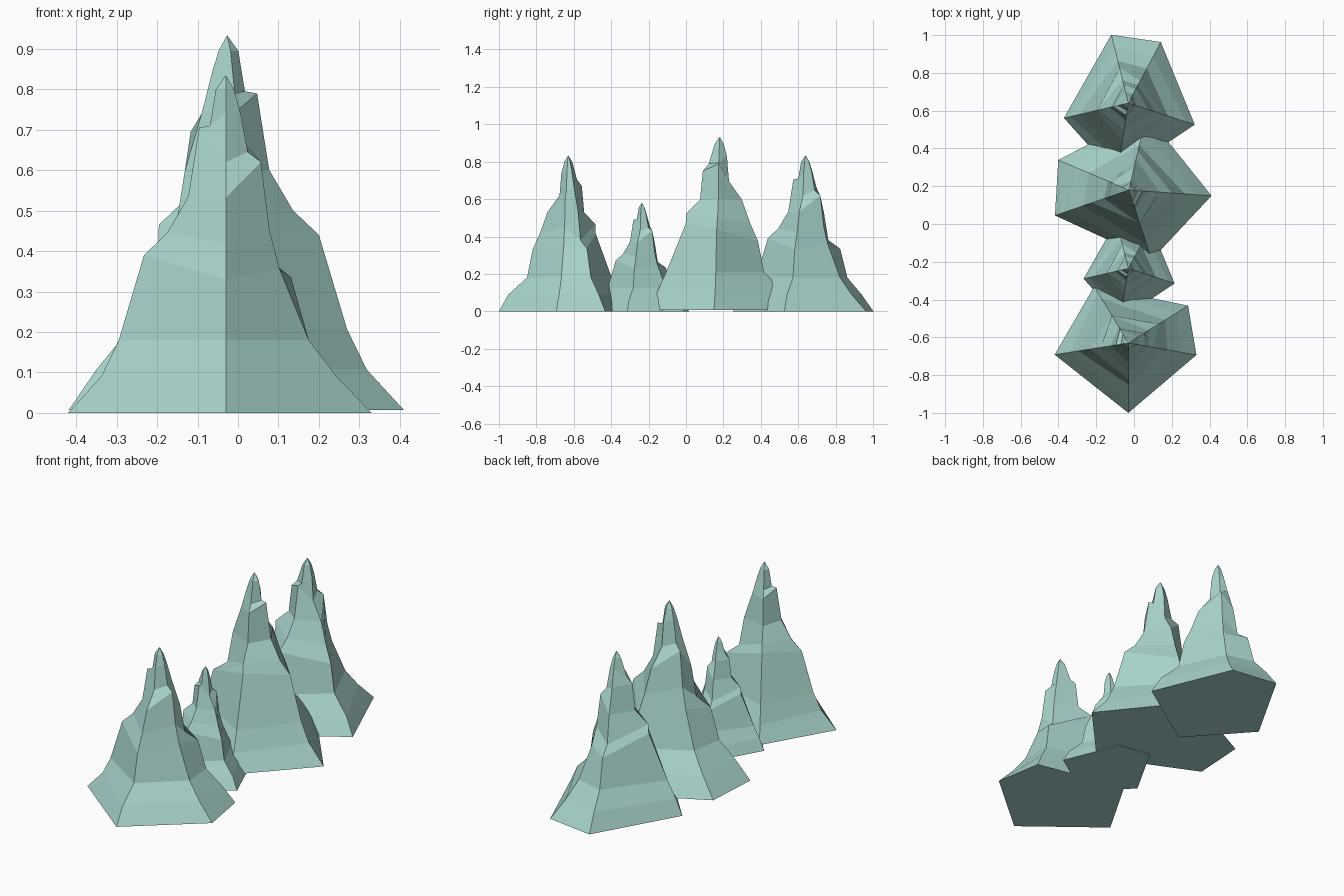
import bpy, bmesh
from math import radians, sin, cos

if "Cube" in bpy.data.objects:
    bpy.data.objects.remove(bpy.data.objects["Cube"])

# Rock material
rock = bpy.data.materials.new("pale_green_rock")
rock.diffuse_color = (0.40, 0.66, 0.61, 1)
rock.use_nodes = True
rock.node_tree.nodes["Principled BSDF"].inputs["Base Color"].default_value = rock.diffuse_color

# Five ridges of one peak: angle, then (radius, height) from foot to tip
TIP = 0.835
RIDGES = [
    (189, [(.395, 0), (.312, .09), (.268, .18), (.205, .39), (.147, .445), (.094, .535), (.067, .705), (.04, .71), (.025, .80)]),
    (270, [(.37, 0), (.32, .09), (.22, .18), (.19, .33), (.15, .42), (.11, .532), (.046, .62), (.036, .74), (.02, .80)]),
    (350, [(.366, 0), (.278, .09), (.208, .18), (.135, .355), (.11, .45), (.088, .62), (.055, .645), (.035, .75), (.02, .80)]),
    (32, [(.373, 0), (.308, .09), (.23, .18), (.19, .335), (.125, .38), (.10, .53), (.06, .66), (.036, .75), (.02, .80)]),
    (121, [(.35, 0), (.315, .09), (.272, .18), (.172, .415), (.17, .465), (.10, .53), (.085, .67), (.055, .705), (.025, .80)]),
]


def peak_mesh():
    bm = bmesh.new()
    cols = [[bm.verts.new((r * cos(radians(a)), r * sin(radians(a)), z)) for r, z in prof]
            for a, prof in RIDGES]
    tip = bm.verts.new((0, 0, TIP))
    n = len(cols)
    for i in range(n):
        a, b = cols[i], cols[(i + 1) % n]
        for k in range(len(a) - 1):
            bm.faces.new((a[k], b[k], b[k + 1], a[k + 1]))
        bm.faces.new((a[-1], b[-1], tip))
    bm.faces.new([c[0] for c in reversed(cols)])
    bmesh.ops.recalc_face_normals(bm, faces=bm.faces)
    me = bpy.data.meshes.new("rock_peak")
    bm.to_mesh(me)
    bm.free()
    me.materials.append(rock)
    return me


# The same peak, turned and scaled four times along the row
mesh = peak_mesh()
for name, loc, size, turn in [
    ("front_peak", (-.03, -.63, 0), 1.0, 0),
    ("small_peak", (-.03, -.235, 0), .695, 72),
    ("tall_peak", (-.027, .18, .007), 1.11, 167),
    ("back_peak", (-.03, .64, 0), 1.0, 72),
]:
    ob = bpy.data.objects.new(name, mesh)
    ob.location = loc
    ob.scale = (size,) * 3
    ob.rotation_euler.z = radians(turn)
    bpy.context.collection.objects.link(ob)
